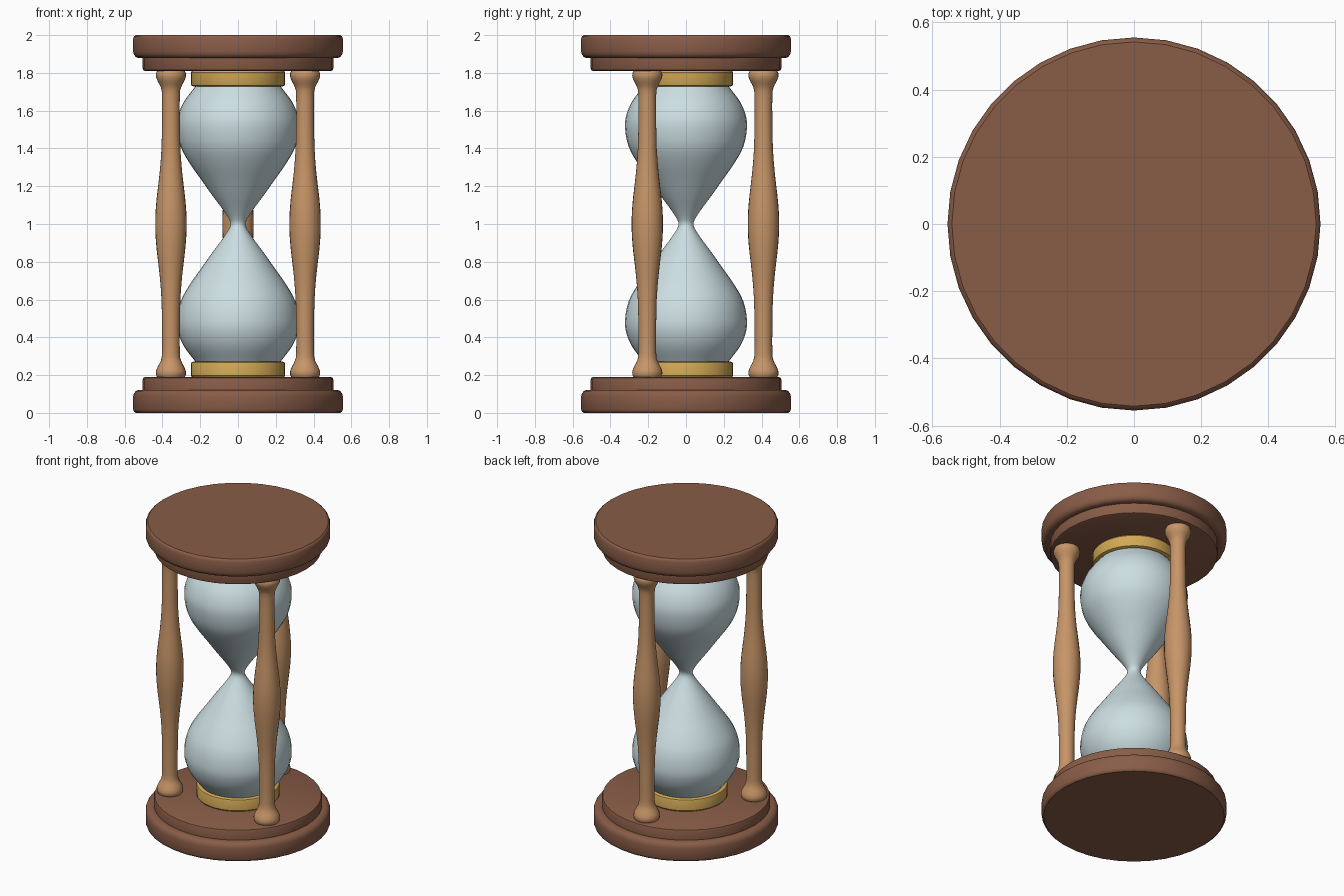
import bpy, bmesh, math

if "Cube" in bpy.data.objects:
    bpy.data.objects.remove(bpy.data.objects["Cube"])


def material(name, rgb):
    m = bpy.data.materials.new(name)
    m.diffuse_color = (*rgb, 1.0)
    m.use_nodes = True
    m.node_tree.nodes["Principled BSDF"].inputs["Base Color"].default_value = m.diffuse_color
    return m


DARK_WOOD = material("dark wood", (0.25, 0.108, 0.064))
LIGHT_WOOD = material("light wood", (0.57, 0.30, 0.137))
GLASS = material("pale glass", (0.60, 0.73, 0.76))
BRASS = material("brass", (0.65, 0.40, 0.09))


def smooth_profile(pts, steps=3):
    """Catmull-Rom curve through (radius, height) points."""
    out = []
    for i in range(len(pts) - 1):
        p0, p1 = pts[max(i - 1, 0)], pts[i]
        p2, p3 = pts[i + 1], pts[min(i + 2, len(pts) - 1)]
        for s in range(steps):
            t = s / steps
            out.append(tuple(
                0.5 * (2 * b + (c - a) * t + (2 * a - 5 * b + 4 * c - d) * t ** 2
                       + (3 * b - a - 3 * c + d) * t ** 3)
                for a, b, c, d in zip(p0, p1, p2, p3)))
    return out + [pts[-1]]


def mirrored(pts):
    """Reflect a profile about the mid height z = 1."""
    return [(r, 2 - z) for r, z in reversed(pts)]


def lathe(name, profile, mat, sides, center=(0, 0), angle=35):
    """Closed solid of revolution with flat end caps."""
    bm = bmesh.new()
    rings = [[bm.verts.new((r * math.cos(2 * math.pi * k / sides),
                            r * math.sin(2 * math.pi * k / sides), z))
              for k in range(sides)] for r, z in profile]
    for a, b in zip(rings, rings[1:]):
        for k in range(sides):
            n = (k + 1) % sides
            bm.faces.new((a[k], a[n], b[n], b[k]))
    bm.faces.new(rings[0][::-1])
    bm.faces.new(rings[-1])
    bmesh.ops.recalc_face_normals(bm, faces=bm.faces[:])
    mesh = bpy.data.meshes.new(name)
    bm.to_mesh(mesh)
    bm.free()
    mesh.materials.append(mat)
    obj = bpy.data.objects.new(name, mesh)
    obj.location = (center[0], center[1], 0)
    bpy.context.collection.objects.link(obj)
    bpy.ops.object.select_all(action='DESELECT')
    obj.select_set(True)
    bpy.context.view_layer.objects.active = obj
    bpy.ops.object.shade_smooth_by_angle(angle=math.radians(angle))
    return obj


# Stepped wooden plates and brass collars, bottom and top
plate = [(0.542, 0.0), (0.55, 0.006), (0.555, 0.018), (0.555, 0.088),
         (0.551, 0.103), (0.542, 0.115), (0.528, 0.122), (0.505, 0.122),
         (0.505, 0.176), (0.501, 0.186), (0.492, 0.19)]
collar = [(0.24, 0.185), (0.25, 0.198), (0.25, 0.259), (0.247, 0.267), (0.239, 0.271)]
for label, flip in (("bottom", False), ("top", True)):
    lathe(label + "_plate", mirrored(plate) if flip else plate, DARK_WOOD, 36)
    lathe(label + "_collar", mirrored(collar) if flip else collar, BRASS, 36)

# Glass: two bulbs joined by a narrow neck
bulb = [(0.215, 0.255), (0.232, 0.28), (0.285, 0.35), (0.315, 0.42), (0.323, 0.49),
        (0.304, 0.59), (0.255, 0.68), (0.195, 0.765), (0.135, 0.85),
        (0.083, 0.92), (0.05, 0.97), (0.04, 1.0)]
lathe("glass_bulbs", smooth_profile(bulb + mirrored(bulb)[1:]), GLASS, 36, angle=60)

# Three turned posts, one at the back and two at the front
half_post = [(0.070, 0.185), (0.079, 0.203), (0.078, 0.225), (0.067, 0.25),
             (0.053, 0.278), (0.047, 0.32), (0.047, 0.45), (0.050, 0.60),
             (0.060, 0.73), (0.074, 0.85), (0.081, 0.93), (0.083, 1.0)]
post = smooth_profile(half_post + mirrored(half_post)[1:], 2)
for name, deg in (("back_post", 90), ("left_post", 210), ("right_post", 330)):
    a = math.radians(deg)
    lathe(name, post, LIGHT_WOOD, 24, (0.41 * math.cos(a), 0.41 * math.sin(a)), 50)
